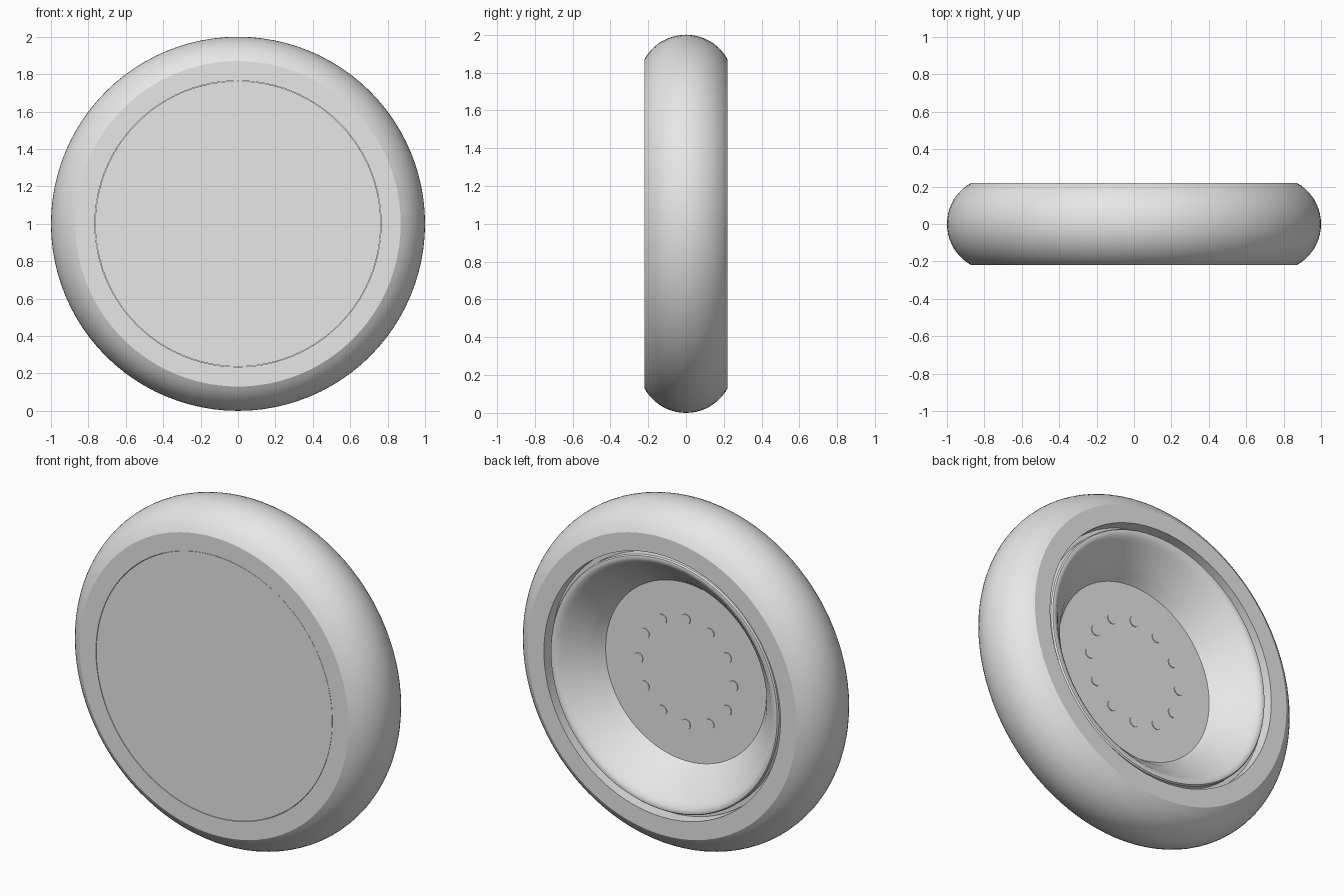
import bpy
import bmesh
from math import sin, cos, pi, radians
from mathutils import Matrix, Vector

if "Cube" in bpy.data.objects:
    bpy.data.objects.remove(bpy.data.objects["Cube"])

SEGMENTS = 96
HALF_WIDTH = 0.22
SEAT = 0.765          # radius where tire meets rim
AXLE = Vector((0, 0, 1))

grey = bpy.data.materials.new("plain_grey")
grey.use_nodes = True
grey.diffuse_color = (0.8, 0.8, 0.8, 1)
grey.node_tree.nodes["Principled BSDF"].inputs["Base Color"].default_value = (0.8, 0.8, 0.8, 1)


def finish(bm, name, smooth=True):
    """Turn a bmesh into a named, coloured object."""
    mesh = bpy.data.meshes.new(name)
    bm.to_mesh(mesh)
    bm.free()
    obj = bpy.data.objects.new(name, mesh)
    bpy.context.collection.objects.link(obj)
    mesh.materials.append(grey)
    if smooth:
        bpy.ops.object.select_all(action="DESELECT")
        obj.select_set(True)
        bpy.context.view_layer.objects.active = obj
        bpy.ops.object.shade_smooth_by_angle(angle=radians(30))
    return obj


def lathe(name, profile, closed=False):
    """Revolve (radius, y) points around the axle."""
    bm = bmesh.new()
    verts = [bm.verts.new((r, y, 1)) for r, y in profile]
    pairs = list(zip(verts, verts[1:]))
    if closed:
        pairs.append((verts[-1], verts[0]))
    edges = [bm.edges.new(p) for p in pairs]
    bmesh.ops.spin(bm, geom=verts + edges, cent=AXLE, axis=(0, 1, 0),
                   angle=2 * pi, steps=SEGMENTS)
    bmesh.ops.remove_doubles(bm, verts=bm.verts, dist=0.0002)
    bmesh.ops.recalc_face_normals(bm, faces=bm.faces)
    return finish(bm, name)


# Tire: rounded tread, flat sidewalls, straight inner seat
ARC, SPREAD, STEPS = 0.251, radians(61.2), 20
tread = []
for i in range(STEPS + 1):
    a = SPREAD * (2 * i / STEPS - 1)
    tread.append((1 - ARC + ARC * cos(a), ARC * sin(a)))
lathe("tire", [(SEAT, -HALF_WIDTH)] + tread + [(SEAT, HALF_WIDTH)], closed=True)

# Rim: flat front cover, rounded back lip, dished bowl and flat hub
lathe("rim", [
    (0, -0.219), (0.763, -0.219), (0.763, 0.15), (0.738, 0.15),
    (0.738, 0.195), (0.732, 0.203), (0.72, 0.205), (0.705, 0.2),
    (0.69, 0.19), (0.675, 0.176), (0.575, 0.075), (0.56, 0.055),
    (0.52, 0), (0, 0),
])

# Ring of flush bolts on the hub
BOLTS = 12
bm = bmesh.new()
for i in range(BOLTS):
    a = 2 * pi * i / BOLTS
    place = Matrix.Translation((0.307 * sin(a), 0, 1 + 0.307 * cos(a)))
    bmesh.ops.create_cone(bm, cap_ends=True, segments=16, radius1=0.03, radius2=0.03,
                          depth=0.008, matrix=place @ Matrix.Rotation(pi / 2, 4, "X"))
finish(bm, "hub_bolts")
